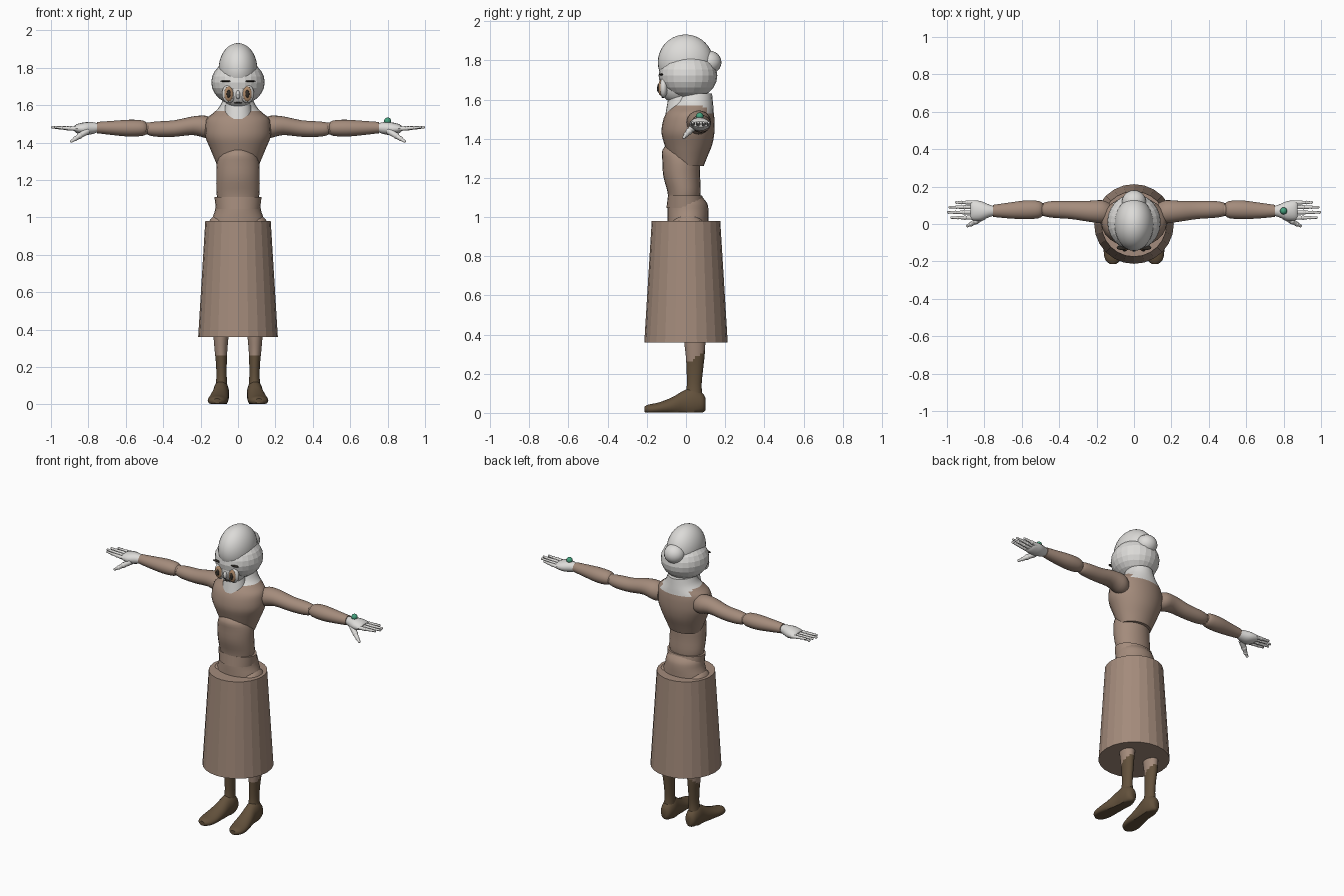
import bpy, bmesh, math
from mathutils import Vector, Matrix


def material(name, rgb):
    m = bpy.data.materials.new(name)
    m.diffuse_color = (*rgb, 1)
    return m


BROWN = material("warm brown", (0.37, 0.26, 0.20))
DARK = material("boot brown", (0.125, 0.083, 0.045))
GREY = material("pale grey", (0.72, 0.71, 0.69))
GREEN = material("gem green", (0.06, 0.36, 0.21))
TAN = material("iris tan", (0.42, 0.25, 0.14))
BLACK = material("pupil dark", (0.03, 0.025, 0.02))


def finish(bm, name, mats, smooth=True, rule=None):
    bmesh.ops.recalc_face_normals(bm, faces=bm.faces)
    me = bpy.data.meshes.new(name)
    for f in bm.faces:
        f.smooth = smooth
        if rule:
            f.material_index = int(rule(f.calc_center_median()))
    bm.to_mesh(me)
    bm.free()
    for m in mats:
        me.materials.append(m)
    if smooth:
        me.set_sharp_from_angle(angle=math.radians(40))
    ob = bpy.data.objects.new(name, me)
    bpy.context.collection.objects.link(ob)
    return ob


def loft(name, sections, mats, axis="z", n=24, k=3, rule=None, smooth=True, floor=None):
    """Ellipse sections (position, centre a, centre b, radius a, radius b), rounded between."""
    S = [Vector(s) for s in sections]
    rows = []
    for i in range(len(S) - 1):
        p0, p1, p2, p3 = S[max(i - 1, 0)], S[i], S[i + 1], S[min(i + 2, len(S) - 1)]
        for j in range(k):
            t = j / k
            rows.append(0.5 * (2 * p1 + (p2 - p0) * t + (2 * p0 - 5 * p1 + 4 * p2 - p3) * t * t
                               + (3 * p1 - p0 - 3 * p2 + p3) * t ** 3))
    rows.append(S[-1])
    bm = bmesh.new()
    rings = []
    for r in rows:
        ring = []
        for i in range(n):
            w = 2 * math.pi * i / n
            a, b = r[1] + r[3] * math.cos(w), r[2] + r[4] * math.sin(w)
            co = {"z": (a, b, r[0]), "x": (r[0], a, b), "y": (a, r[0], b)}[axis]
            if floor is not None:
                co = (co[0], co[1], max(co[2], floor))
            ring.append(bm.verts.new(co))
        rings.append(ring)
    for u, v in zip(rings, rings[1:]):
        for i in range(n):
            bm.faces.new((u[i], u[(i + 1) % n], v[(i + 1) % n], v[i]))
    bm.faces.new(rings[0])
    bm.faces.new(rings[-1])
    return finish(bm, name, mats, smooth, rule)


def ball(name, centre, radii, mat, seg=24, rings=14, smooth=True):
    bm = bmesh.new()
    bmesh.ops.create_uvsphere(bm, u_segments=seg, v_segments=rings, radius=1,
                              matrix=Matrix.Translation(centre) @ Matrix.Diagonal((*radii, 1)))
    return finish(bm, name, [mat], smooth)


def finger(name, pts, r0, r1):
    """Tapered segments with a round knuckle at each joint."""
    bm = bmesh.new()
    pts = [Vector(p) for p in pts]
    m = len(pts) - 1
    for i, (p, q) in enumerate(zip(pts, pts[1:])):
        ra, rb = (r0 + (r1 - r0) * t / m for t in (i, i + 1))
        rot = (q - p).to_track_quat("Z", "Y").to_matrix().to_4x4()
        bmesh.ops.create_cone(bm, cap_ends=True, segments=10, radius1=ra * 0.9, radius2=rb * 0.9,
                              depth=(q - p).length, matrix=Matrix.Translation((p + q) / 2) @ rot)
        bmesh.ops.create_uvsphere(bm, u_segments=10, v_segments=6, radius=rb * 1.05,
                                  matrix=Matrix.Translation(q))
    return finish(bm, name, [GREY])


# Skirt
loft("skirt", [(0.36, 0, 0, 0.213, 0.213), (0.98, 0, 0, 0.175, 0.175)], [BROWN], n=24, k=1, smooth=False)

# Torso
loft("pelvis", [(0.88, 0, 0.01, 0.15, 0.11), (0.97, 0, 0.01, 0.145, 0.105), (1.03, 0, 0.01, 0.125, 0.105),
                (1.07, 0, 0.008, 0.118, 0.1), (1.10, 0, 0, 0.105, 0.085)], [BROWN])
loft("waist_band", [(1.045, 0, 0, 0.118, 0.1), (1.11, 0, -0.005, 0.126, 0.087)], [BROWN], k=1)
loft("abdomen", [(1.08, 0, -0.01, 0.105, 0.08), (1.13, 0, -0.01, 0.115, 0.085), (1.21, 0, -0.022, 0.116, 0.094),
                 (1.29, 0, -0.025, 0.113, 0.096), (1.34, 0, -0.035, 0.09, 0.086),
                 (1.38, 0, -0.04, 0.03, 0.05)], [BROWN])
loft("chest", [(1.26, 0, 0.01, 0.105, 0.08), (1.31, 0, 0.01, 0.125, 0.1), (1.37, 0, 0.012, 0.15, 0.122),
               (1.43, 0, 0.01, 0.174, 0.135), (1.49, 0, 0.014, 0.175, 0.132), (1.53, 0, 0.02, 0.165, 0.122),
               (1.56, 0, 0.03, 0.13, 0.11), (1.59, 0, 0.04, 0.1, 0.097), (1.63, 0, 0.045, 0.08, 0.088)],
     [BROWN, GREY], rule=lambda c: c.z > 1.565 or (c.z > 1.53 and c.y > 0.08 and abs(c.x) < 0.1))
loft("collar", [(1.525, 0, -0.035, 0.08, 0.07), (1.60, 0, -0.03, 0.068, 0.062),
                (1.66, 0, -0.02, 0.06, 0.06)], [GREY], k=1)

# Head, hair and bun
ball("hair_sides", (0, 0.01, 1.722), (0.143, 0.15, 0.122), GREY, 24, 12, False)
ball("hair_crown", (0, -0.002, 1.79), (0.104, 0.142, 0.142), GREY, 32, 20)
ball("hair_bun", (0, 0.118, 1.79), (0.065, 0.063, 0.06), GREY, 20, 12)
ball("face", (0, -0.045, 1.675), (0.085, 0.09, 0.095), GREY)
ball("nose", (0, -0.132, 1.655), (0.012, 0.017, 0.024), GREY, 12, 8)
ball("mouth", (0, -0.118, 1.612), (0.022, 0.008, 0.004), BLACK, 12, 6)

for s, side in ((-1, "right"), (1, "left")):
    # Eyes and brows
    for part, ry, y, rx, rz, m in (("eye_white", 0.022, -0.115, 0.036, 0.05, GREY),
                                   ("eye_iris", 0.012, -0.130, 0.024, 0.04, TAN),
                                   ("eye_pupil", 0.008, -0.139, 0.011, 0.021, BLACK)):
        ball(f"{side}_{part}", (s * 0.05, y, 1.66), (rx, ry, rz), m, 16, 10)
    ball(f"{side}_brow", (s * 0.065, -0.127, 1.728), (0.028, 0.012, 0.005), BLACK, 12, 6)

    # Hip joint, leg and shoe
    ball(f"{side}_hip", (s * 0.1, 0.01, 0.935), (0.065, 0.09, 0.08), BROWN)
    loft(f"{side}_leg", [(0.42, s * 0.09, 0.045, 0.045, 0.058), (0.36, s * 0.091, 0.045, 0.04, 0.054),
                         (0.29, s * 0.091, 0.047, 0.034, 0.048), (0.22, s * 0.089, 0.045, 0.029, 0.042),
                         (0.14, s * 0.088, 0.042, 0.028, 0.038), (0.07, s * 0.09, 0.04, 0.036, 0.046)],
         [BROWN, DARK], k=5, rule=lambda c: c.z < 0.265 + 0.8 * max(c.y - 0.03, 0))
    loft(f"{side}_shoe", [(0.10, s * 0.09, 0.045, 0.015, 0.03), (0.085, s * 0.09, 0.05, 0.034, 0.05),
                          (0.04, s * 0.09, 0.055, 0.043, 0.075), (-0.01, s * 0.093, 0.05, 0.043, 0.065),
                          (-0.07, s * 0.1, 0.034, 0.05, 0.046), (-0.14, s * 0.108, 0.022, 0.054, 0.031),
                          (-0.19, s * 0.112, 0.018, 0.042, 0.025), (-0.213, s * 0.112, 0.018, 0.018, 0.014)],
         [DARK], axis="y", floor=0.003)

    # Arm in two segments with an elbow
    loft(f"{side}_upper_arm", [(s * 0.13, 0.06, 1.475, 0.05, 0.05), (s * 0.17, 0.065, 1.483, 0.062, 0.06),
                               (s * 0.24, 0.068, 1.49, 0.056, 0.05), (s * 0.34, 0.075, 1.475, 0.048, 0.044),
                               (s * 0.43, 0.078, 1.472, 0.045, 0.041), (s * 0.48, 0.078, 1.473, 0.036, 0.033),
                               (s * 0.495, 0.078, 1.475, 0.02, 0.018)], [BROWN], axis="x")
    ball(f"{side}_elbow", (s * 0.49, 0.077, 1.475), (0.035, 0.035, 0.032), BROWN, 16, 10)
    loft(f"{side}_forearm", [(s * 0.485, 0.077, 1.475, 0.03, 0.026), (s * 0.51, 0.077, 1.477, 0.046, 0.041),
                             (s * 0.58, 0.076, 1.477, 0.05, 0.045), (s * 0.67, 0.072, 1.478, 0.042, 0.038),
                             (s * 0.755, 0.07, 1.48, 0.032, 0.03)], [BROWN], axis="x")

    # Hand
    loft(f"{side}_palm", [(s * 0.745, 0.07, 1.48, 0.024, 0.022), (s * 0.78, 0.07, 1.477, 0.036, 0.032),
                          (s * 0.82, 0.07, 1.474, 0.052, 0.034), (s * 0.86, 0.073, 1.474, 0.053, 0.025),
                          (s * 0.875, 0.074, 1.474, 0.046, 0.014)], [GREY], axis="x", n=16)
    for i, (y, tip) in enumerate(((0.034, 0.975), (0.062, 0.993), (0.09, 0.985), (0.115, 0.95))):
        xs = [0.855 + (tip - 0.855) * t for t in (0, 0.4, 0.72, 1)]
        finger(f"{side}_finger_{i + 1}", [(s * x, y, 1.473 + 0.003 * j) for j, x in enumerate(xs)], 0.0135, 0.007)
    finger(f"{side}_thumb", [(s * 0.805, 0.04, 1.462), (s * 0.845, 0.015, 1.437), (s * 0.87, 0, 1.42),
                             (s * 0.89, -0.01, 1.407)], 0.021, 0.008)

# Green bead on the left hand
ball("bead", (0.80, 0.07, 1.515), (0.019, 0.019, 0.019), GREEN, 16, 10)
